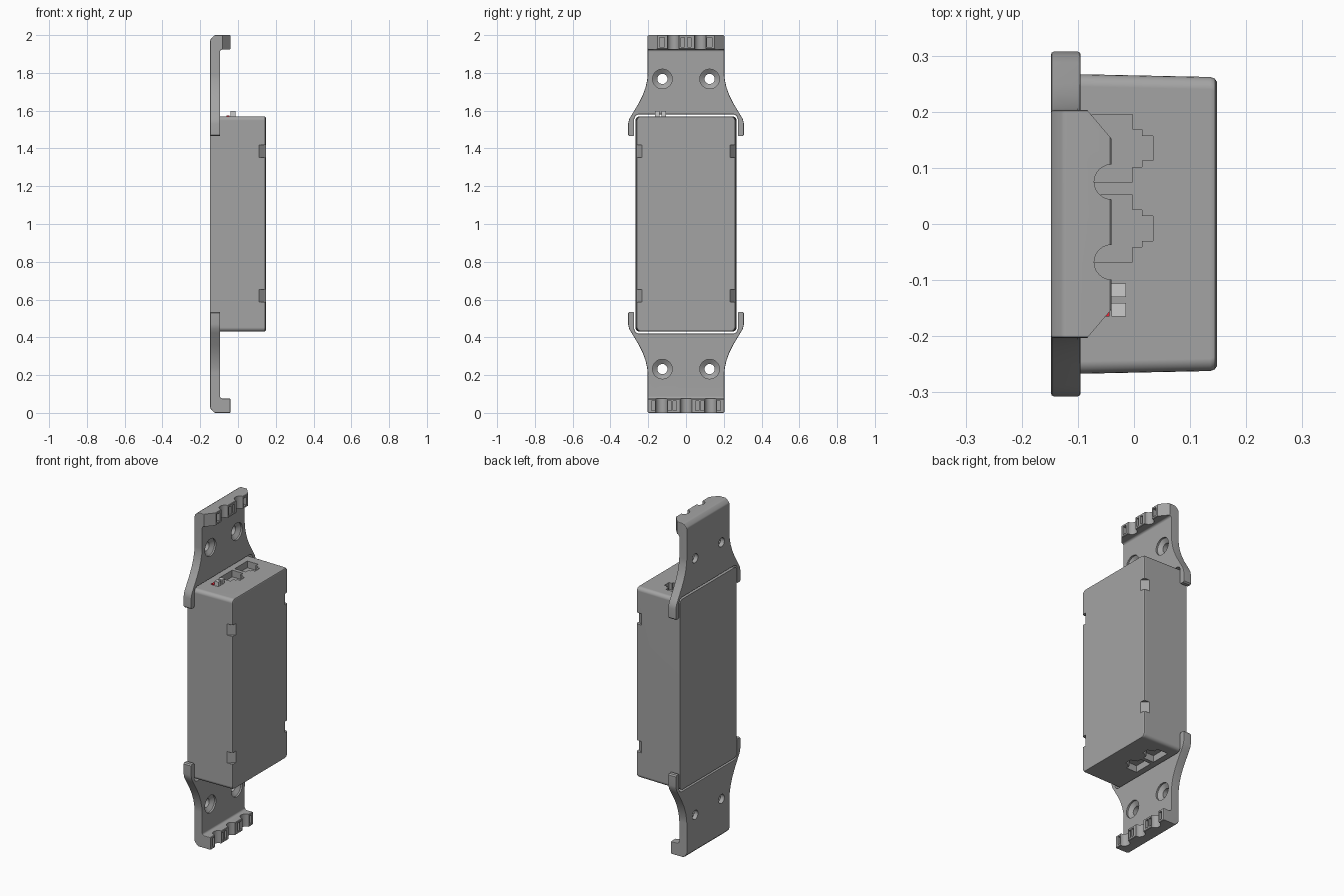
import bpy, bmesh
from math import sin, cos, pi, radians
from mathutils import Matrix

if "Cube" in bpy.data.objects:
    bpy.data.objects.remove(bpy.data.objects["Cube"])


def make(name, bm):
    bmesh.ops.recalc_face_normals(bm, faces=bm.faces[:])
    me = bpy.data.meshes.new(name)
    bm.to_mesh(me)
    bm.free()
    ob = bpy.data.objects.new(name, me)
    bpy.context.collection.objects.link(ob)
    return ob


def material(name, rgb):
    mat = bpy.data.materials.new(name)
    mat.diffuse_color = (*rgb, 1)
    mat.use_nodes = True
    mat.node_tree.nodes["Principled BSDF"].inputs["Base Color"].default_value = mat.diffuse_color
    return mat


def loft(bm, rings):
    loops = [[bm.verts.new(p) for p in r] for r in rings]
    n = len(loops[0])
    for a, b in zip(loops, loops[1:]):
        for i in range(n):
            bm.faces.new((a[i], a[(i + 1) % n], b[(i + 1) % n], b[i]))
    bm.faces.new(loops[0])
    bm.faces.new(loops[-1])


def prism(bm, pts, axis, lo, hi):
    put = {'x': lambda u, v, t: (t, u, v),
           'y': lambda u, v, t: (u, t, v),
           'z': lambda u, v, t: (u, v, t)}[axis]
    loft(bm, [[put(u, v, t) for u, v in pts] for t in (lo, hi)])


def box(bm, x0, x1, y0, y1, z0, z1):
    prism(bm, [(x0, y0), (x1, y0), (x1, y1), (x0, y1)], 'z', z0, z1)


def circle(u, v, r, n=24):
    return [(u + r * cos(2 * pi * i / n), v + r * sin(2 * pi * i / n)) for i in range(n)]


def bake(ob):
    dg = bpy.context.evaluated_depsgraph_get()
    me = bpy.data.meshes.new_from_object(ob.evaluated_get(dg))
    ob.modifiers.clear()
    ob.data = me


def boolean(ob, cutter, op='DIFFERENCE'):
    m = ob.modifiers.new('bool', 'BOOLEAN')
    m.operation, m.solver, m.object = op, 'EXACT', cutter
    m.use_self = op == 'DIFFERENCE'
    bake(ob)
    bpy.data.objects.remove(cutter)


def finish(ob):
    bpy.ops.object.select_all(action='DESELECT')
    ob.select_set(True)
    bpy.context.view_layer.objects.active = ob
    bpy.ops.object.shade_smooth_by_angle(angle=radians(35))
    ob.modifiers.new('flat_panels', 'WEIGHTED_NORMAL').keep_sharp = True
    ob.data.materials.clear()
    ob.data.materials.append(dark_grey)


dark_grey = material('dark_grey', (0.37, 0.37, 0.37))


# Housing: tapered box with rounded edges
def rounded_ring(x, hy, hz, r=0.022, n=5):
    pts = []
    for k, (sy, sz) in enumerate([(1, 1), (-1, 1), (-1, -1), (1, -1)]):
        for i in range(n + 1):
            a = pi / 2 * (k + i / n)
            pts.append((x, sy * (hy - r) + r * cos(a), 1.0 + sz * (hz - r) + r * sin(a)))
    return pts


bm = bmesh.new()
loft(bm, [rounded_ring(*r) for r in [(-0.148, 0.268, 0.57), (0.136, 0.262, 0.57),
                                     (0.144, 0.259, 0.567), (0.148, 0.253, 0.561)]])
housing = make('housing', bm)

# Stepped sockets in both ends and slanted clip notches on the front edges
socket = [(-0.075, 0.06), (-0.003, 0.06), (-0.003, 0.033), (0.014, 0.033), (0.014, 0.022),
          (0.034, 0.022), (0.034, -0.022), (0.014, -0.022), (0.014, -0.033),
          (-0.003, -0.033), (-0.003, -0.06), (-0.075, -0.06)]
bm = bmesh.new()
for y in (0.135, -0.008):
    pts = [(u, v + y) for u, v in socket]
    prism(bm, pts, 'z', 1.53, 1.65)
    prism(bm, pts, 'z', 0.35, 0.47)
for z in (0.62, 1.385):
    for s in (-1, 1):
        prism(bm, [(0.11, s * 0.264), (0.15, s * 0.231), (0.2, s * 0.231), (0.2, s * 0.3), (0.11, s * 0.3)],
              'z', z - 0.034, z + 0.034)
boolean(housing, make('housing_cutter', bm))
finish(housing)

# Mounting brackets: side profile trimmed by face outline (modelled at the top)
side = [(-0.148, 1.4), (-0.148, 1.97), (-0.144, 1.98), (-0.13, 1.995), (-0.12, 2.0), (-0.043, 2.0),
        (-0.04, 1.997), (-0.04, 1.928), (-0.043, 1.925), (-0.083, 1.925), (-0.091, 1.921),
        (-0.095, 1.913), (-0.095, 1.4)]
half = [(0.203, 2.1), (0.203, 1.79), (0.206, 1.76), (0.215, 1.72), (0.23, 1.68), (0.25, 1.64),
        (0.288, 1.577), (0.301, 1.555), (0.307, 1.53), (0.307, 1.472), (0.3, 1.465),
        (0.28, 1.465), (0.274, 1.472), (0.274, 1.557), (0.267, 1.574), (0.25, 1.581)]


def bracket(name, top, scallops, slots):
    bm = bmesh.new()
    prism(bm, side, 'y', -0.4, 0.4)
    ob = make(name, bm)
    bm = bmesh.new()
    prism(bm, half + [(-y, z) for y, z in reversed(half)], 'x', -0.3, 0.2)
    boolean(ob, make('outline', bm), 'INTERSECT')
    bev = ob.modifiers.new('bevel', 'BEVEL')
    bev.width, bev.segments, bev.limit_method, bev.angle_limit = 0.005, 2, 'ANGLE', radians(60)
    bake(ob)
    # Cable grooves, tie slots, cut corners and countersunk screw holes
    bm = bmesh.new()
    for y in scallops:
        prism(bm, circle(-0.04, y, 0.031), 'z', 1.9, 2.1)
    for y, w in slots:
        box(bm, -0.075, 0.0, y - w / 2, y + w / 2, 1.937, 1.987)
    for y in (-0.125, 0.125):
        loft(bm, [[(x, *p) for p in circle(y, 1.768, r)]
                  for x, r in ((-0.2, 0.027), (-0.122, 0.027), (-0.105, 0.052), (-0.08, 0.052))])
    boolean(ob, make('bracket_cutter', bm))
    if top:
        bm = bmesh.new()
        for s in (-1, 1):
            prism(bm, [(-0.085, s * 0.205), (-0.04, s * 0.152), (-0.02, s * 0.128), (-0.02, s * 0.205)],
                  'z', 1.9, 2.1)
        boolean(ob, make('corner_cutter', bm))
    else:
        ob.data.transform(Matrix.Translation((0, 0, 2)) @ Matrix.Scale(-1, 4, (0, 0, 1)))
        ob.data.flip_normals()
    finish(ob)


bracket('upper_bracket', True, (0.075, -0.068),
        ((-0.128, 0.026), (-0.017, 0.018), (0.017, 0.018), (0.124, 0.026)))
bracket('lower_bracket', False, (-0.13, 0.0, 0.13),
        [(s * y, 0.018) for y in (0.06, 0.087, 0.174) for s in (-1, 1)])

# Indicator lights on the top end
for name, x0, x1, y, top, rgb in (('indicator_a', -0.04, -0.014, -0.118, 1.597, (0.75,) * 3),
                                  ('indicator_b', -0.04, -0.014, -0.153, 1.597, (0.75,) * 3),
                                  ('red_light', -0.062, -0.044, -0.153, 1.575, (0.8, 0.02, 0.04))):
    bm = bmesh.new()
    box(bm, x0, x1, y - 0.012, y + 0.012, 1.56, top)
    make(name, bm).data.materials.append(material(name, rgb))
